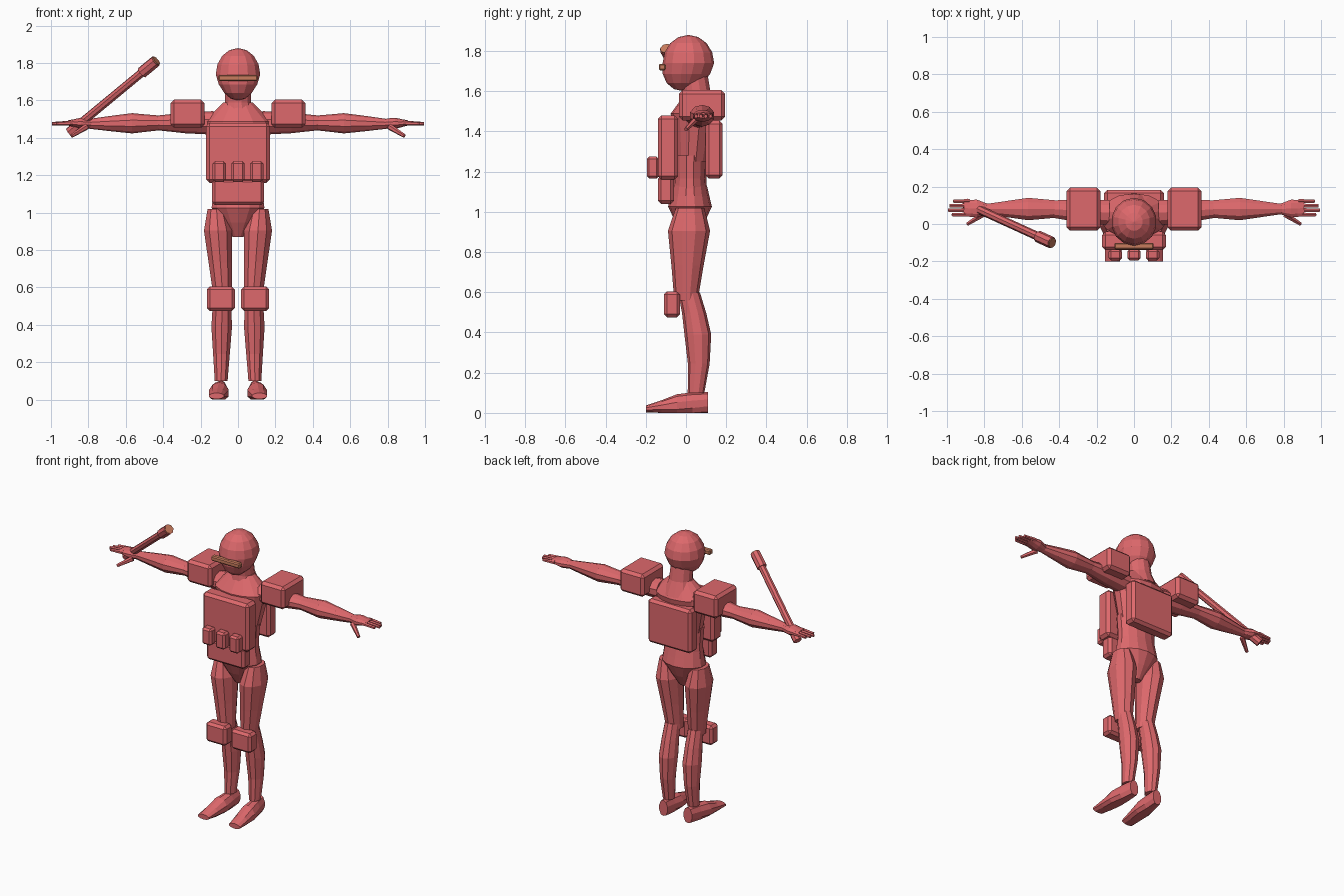
import bpy, bmesh, math
from mathutils import Vector

cube = bpy.data.objects.get("Cube")
if cube:
    bpy.data.objects.remove(cube, do_unlink=True)


def material(name, colour):
    mat = bpy.data.materials.new(name)
    mat.use_nodes = True
    mat.diffuse_color = (*colour, 1)
    mat.node_tree.nodes["Principled BSDF"].inputs["Base Color"].default_value = (*colour, 1)
    return mat


RED = material("coral red", (0.73, 0.14, 0.15))
BROWN = material("copper brown", (0.58, 0.2, 0.11))


def finish(name, bm, mat=RED, mirror=False, bevel=0):
    """Turn a bmesh into a flat-shaded object, optionally chamfered and mirrored."""
    bmesh.ops.recalc_face_normals(bm, faces=bm.faces)
    mesh = bpy.data.meshes.new(name)
    bm.to_mesh(mesh)
    bm.free()
    mesh.materials.append(mat)
    obj = bpy.data.objects.new(name, mesh)
    bpy.context.collection.objects.link(obj)
    if bevel:
        chamfer = obj.modifiers.new("Chamfer", 'BEVEL')
        chamfer.width, chamfer.segments = bevel, 1
    if mirror:
        obj.modifiers.new("Mirror", 'MIRROR').use_mirror_merge = False
    return obj


def box(name, centre, size, mat=RED, mirror=False):
    """Block whose chamfer follows its thinnest side."""
    bm = bmesh.new()
    bmesh.ops.create_cube(bm, size=1)
    bmesh.ops.scale(bm, verts=bm.verts, vec=size)
    bmesh.ops.translate(bm, verts=bm.verts, vec=centre)
    finish(name, bm, mat, mirror, bevel=min(0.018, min(size) / 5))


def ease(a, b, t):
    return a + (b - a) * (1 - math.cos(math.pi * t)) / 2


def limb(name, start, end, girth, peak=0.5, depth=(1, 1), bow=0, sides=10, mirror=True):
    """Tube swelling from its first girth to the second at the peak, then to the third.
    Depth is the ratio of the section's two radii at either end; bow bends it backwards."""
    start, end = Vector(start), Vector(end)
    way = end - start
    axis = max(range(3), key=lambda i: abs(way[i]))
    across = [i for i in range(3) if i != axis]
    first, middle, last = girth
    bm = bmesh.new()
    loops = []
    for t in (0, peak / 2, peak, (1 + peak) / 2, 1):
        if t < peak:
            radius = ease(first, middle, t / peak)
        else:
            radius = ease(middle, last, (t - peak) / (1 - peak))
        ratio = depth[0] + (depth[1] - depth[0]) * t
        loop = []
        for i in range(sides):
            angle = math.tau * (i + 0.5) / sides
            point = start + way * t
            point.y += bow * math.sin(math.pi * t)
            point[across[0]] += radius * math.cos(angle)
            point[across[1]] += radius * ratio * math.sin(angle)
            loop.append(bm.verts.new(point))
        loops.append(loop)
    for low, high in zip(loops, loops[1:]):
        for i in range(sides):
            bm.faces.new((low[i - 1], low[i], high[i], high[i - 1]))
    bm.faces.new(loops[0])
    bm.faces.new(loops[-1])
    return finish(name, bm, RED, mirror)


def rod(name, start, end, radius, mat=RED, mirror=False, taper=1, sides=8):
    """Straight rod between two points."""
    start, end = Vector(start), Vector(end)
    way = end - start
    bm = bmesh.new()
    bmesh.ops.create_cone(bm, cap_ends=True, segments=sides, radius1=radius,
                          radius2=radius * taper, depth=way.length)
    bm.transform(way.to_track_quat('Z', 'Y').to_matrix().to_4x4())
    bmesh.ops.translate(bm, verts=bm.verts, vec=(start + end) / 2)
    finish(name, bm, mat, mirror)


# Head: a faceted ball whose lower half narrows forward into a jaw
bm = bmesh.new()
bmesh.ops.create_uvsphere(bm, u_segments=14, v_segments=8, radius=1)
for v in bm.verts:
    jaw = max(0, -v.co.z)
    v.co.x *= 1 - jaw / 6
    v.co.y -= jaw / 5
bmesh.ops.scale(bm, verts=bm.verts, vec=(0.122, 0.128, 0.14))
bmesh.ops.translate(bm, verts=bm.verts, vec=(0, 0.012, 1.74))
finish("head", bm)
box("visor", (0, -0.118, 1.72), (0.21, 0.035, 0.032), BROWN)

# Neck and torso
limb("neck", (0, 0.065, 1.5), (0, 0.04, 1.68), (0.1, 0.073, 0.07), sides=12, mirror=False)
limb("chest", (0, 0.03, 1.25), (0, 0.05, 1.59), (0.13, 0.185, 0.08), peak=0.7,
     depth=(0.65, 0.65), sides=14, mirror=False)
limb("waist", (0, 0.02, 1.05), (0, 0.02, 1.28), (0.135, 0.13, 0.14),
     depth=(0.65, 0.6), sides=14, mirror=False)
limb("pelvis", (0, 0.02, 0.87), (0, 0.02, 1.13), (0.03, 0.145, 0.13), peak=0.6,
     depth=(0.9, 0.65), sides=14, mirror=False)

# Armour plates, pouches and pads
box("chest_plate", (0, -0.09, 1.32), (0.34, 0.1, 0.32))
box("belly_plate", (0, -0.1, 1.11), (0.28, 0.08, 0.14))
box("back_plate", (0, 0.14, 1.31), (0.32, 0.085, 0.29))
for i, place in enumerate(("right", "middle", "left")):
    box(place + "_pouch", ((i - 1) / 10, -0.165, 1.22), (0.07, 0.06, 0.11))
box("shoulder_pads", (0.27, 0.08, 1.53), (0.18, 0.23, 0.15), mirror=True)
box("knee_pads", (0.092, -0.07, 0.54), (0.15, 0.08, 0.13), mirror=True)

# Arms and hands
limb("upper_arms", (0.13, 0.06, 1.48), (0.44, 0.08, 1.48), (0.07, 0.065, 0.048), depth=(0.9, 0.8))
limb("forearms", (0.41, 0.08, 1.48), (0.8, 0.08, 1.475), (0.048, 0.063, 0.027), peak=0.4,
     depth=(0.8, 0.95))
limb("palms", (0.77, 0.08, 1.475), (0.91, 0.085, 1.48), (0.025, 0.05, 0.045), depth=(0.9, 0.3))
for i, finger in enumerate(("index", "middle", "ring", "little")):
    y = 0.05 + i * 0.024
    reach = 1 - abs(i - 1.3) / 50
    rod(finger + "_fingers", (0.88, y, 1.48), (reach, y, 1.475), 0.013,
        mirror=True, taper=0.75, sides=6)
rod("thumbs", (0.81, 0.05, 1.46), (0.89, 0, 1.41), 0.017, mirror=True, taper=0.6, sides=6)

# Legs and feet
limb("thighs", (0.082, 0, 0.56), (0.115, 0.02, 1.02), (0.053, 0.079, 0.05), peak=0.75,
     depth=(1.1, 1.4))
limb("shins", (0.09, 0.05, 0.1), (0.085, 0.015, 0.6), (0.036, 0.058, 0.047), peak=0.58,
     depth=(1.15, 1.15), bow=0.03)
feet = limb("feet", (0.09, 0.11, 0.05), (0.115, -0.2, 0.02), (0.032, 0.055, 0.042),
            depth=(1.7, 0.4))
for v in feet.data.vertices:
    v.co.z = max(0, v.co.z)

# Baton in the right hand, with a coloured disc on its end
butt, tip = Vector((-0.9, 0.11, 1.43)), Vector((-0.44, -0.1, 1.81))
rod("baton_shaft", butt, butt.lerp(tip, 0.9), 0.023)
rod("baton_grip", butt, butt.lerp(tip, 0.1), 0.028)
rod("baton_tip", butt.lerp(tip, 0.84), tip, 0.032)
rod("baton_end_disc", tip, tip.lerp(butt, -0.01), 0.028, BROWN)
